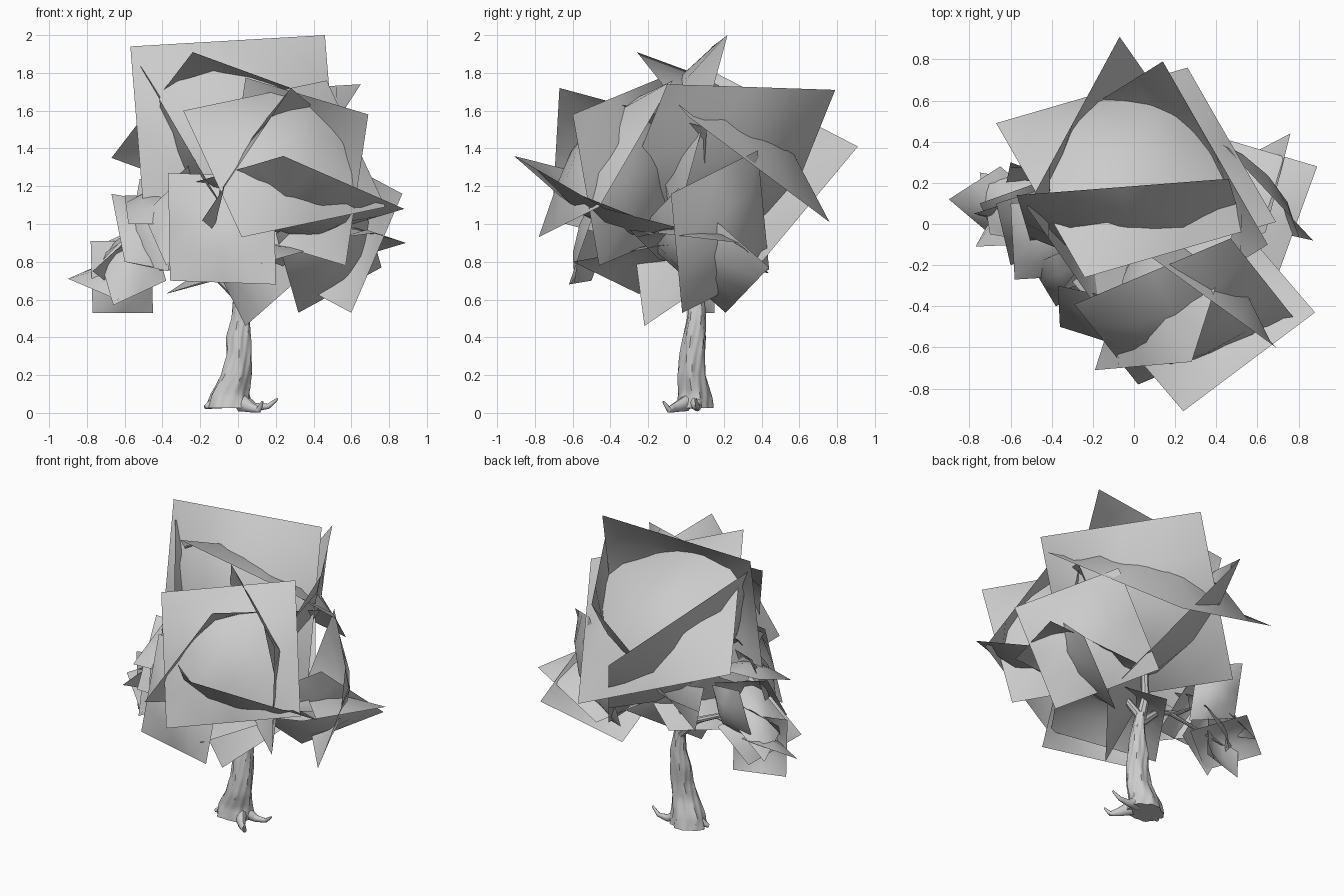
import bpy, bmesh, math
from mathutils import Vector

GREY = bpy.data.materials.new("mid_grey")
GREY.diffuse_color = (0.6, 0.6, 0.6, 1)


def finish(name, bm, angle=40):
    me = bpy.data.meshes.new(name)
    bm.to_mesh(me)
    bm.free()
    me.materials.append(GREY)
    ob = bpy.data.objects.new(name, me)
    bpy.context.collection.objects.link(ob)
    bpy.ops.object.select_all(action='DESELECT')
    bpy.context.view_layer.objects.active = ob
    ob.select_set(True)
    bpy.ops.object.shade_smooth_by_angle(angle=math.radians(angle))
    return ob


def add_card(bm, a, b, d, bulge=0.2, n=4):
    """Square leaf card with straight edges and a domed middle."""
    a, b, d = Vector(a), Vector(b), Vector(d)
    e, f = b - a, d - a
    up = e.cross(f).normalized() * bulge * (e.length + f.length) / 2

    def rise(i, j):
        return max(0, math.sin(math.pi * i / n) * math.sin(math.pi * j / n)) ** 0.65

    grid = [[bm.verts.new(a + e * (i / n) + f * (j / n) + up * rise(i, j))
             for j in range(n + 1)] for i in range(n + 1)]
    for i in range(n):
        for j in range(n):
            bm.faces.new((grid[i][j], grid[i + 1][j], grid[i + 1][j + 1], grid[i][j + 1]))


def foliage(name, cards, bulge=0.2):
    bm = bmesh.new()
    for c in cards:
        add_card(bm, *c, bulge=bulge)
    finish(name, bm, 70)


def tube(name, rings, sides=10, flute=0.0, steps=4):
    """Tapered limb through rings of (x, y, z, rx, ry), with bark ridges."""
    rows = []
    for k in range(len(rings) - 1):
        p, q = Vector(rings[k]), Vector(rings[k + 1])
        rows += [p.lerp(q, s / steps) for s in range(steps)]
    rows.append(Vector(rings[-1]))
    bm = bmesh.new()
    loops = []
    for k, r in enumerate(rows):
        lo, hi = rows[max(k - 1, 0)], rows[min(k + 1, len(rows) - 1)]
        t = (Vector(hi[:3]) - Vector(lo[:3])).normalized()
        if flute:                                  # upright trunk: level rings
            t = Vector((0, 0, 1))
        u = Vector((0, 1, 0)).cross(t)
        u = u.normalized() if u.length > 0.1 else Vector((1, 0, 0))
        v = t.cross(u)
        ring = []
        for i in range(sides):
            w = 2 * math.pi * i / sides
            m = 1 + flute * (math.sin(5 * w + 0.25 * k) + 0.7 * math.sin(11 * w - 0.5 * k))
            ring.append(bm.verts.new(Vector(r[:3]) + u * (r[3] * m * math.cos(w)) + v * (r[4] * m * math.sin(w))))
        loops.append(ring)
    for p, q in zip(loops, loops[1:]):
        for i in range(sides):
            j = (i + 1) % sides
            bm.faces.new((p[i], p[j], q[j], q[i]))
    bm.faces.new(loops[0][::-1])
    bm.faces.new(loops[-1])
    finish(name, bm)


# Trunk
tube("trunk", [
    (-0.05, 0.045, 0.025, 0.118, 0.098), (-0.045, 0.045, 0.10, 0.102, 0.083),
    (-0.012, 0.03, 0.20, 0.078, 0.073), (0.005, 0.035, 0.30, 0.065, 0.065),
    (0.005, 0.045, 0.40, 0.063, 0.060), (0.015, 0.055, 0.50, 0.048, 0.048),
    (0.01, 0.055, 0.60, 0.034, 0.040), (0.0, 0.06, 0.68, 0.030, 0.032)],
    sides=40, flute=0.06)

# Roots
tube("front_root", [(0.02, 0.0, 0.05, .045, .035), (0.07, -0.06, 0.028, .026, .02),
                    (0.11, -0.09, 0.016, .016, .014), (0.13, -0.12, 0.06, .006, .006)])
tube("right_root", [(0.02, 0.05, 0.06, .045, .04), (0.09, 0.06, 0.03, .022, .02),
                    (0.16, 0.06, 0.035, .014, .012), (0.21, 0.05, 0.075, .006, .006)])
tube("left_root", [(-0.07, 0.05, 0.08, .06, .05), (-0.13, 0.03, 0.05, .03, .028),
                   (-0.175, 0.01, 0.03, .01, .01)])

# Branches
tube("main_branch", [(0, .06, .64, .033, .033), (-.03, .07, .8, .026, .026),
                     (.0, .1, 1.0, .02, .02), (.02, .14, 1.3, .008, .008)], 8)
tube("left_branch", [(0, .06, .62, .03, .03), (-.13, .06, .74, .02, .02),
                     (-.32, .03, .82, .014, .014), (-.5, .0, .95, .005, .005)], 8)
tube("far_left_branch", [(-.24, .04, .79, .014, .014), (-.42, .04, .76, .01, .01),
                         (-.66, .04, .72, .004, .004)], 8)
tube("right_branch", [(0, .06, .66, .026, .026), (.12, .02, .8, .018, .018),
                      (.3, -.05, .9, .012, .012), (.52, 0, 1.0, .005, .005)], 8)
tube("front_branch", [(0, .06, .68, .024, .024), (.04, -.1, .85, .016, .016),
                      (.15, -.28, 1.1, .006, .006)], 8)

# Large crown: four cards bulging outwards
foliage("crown_leaves", [
    ((-.57, .14, 1.94), (-.49, -.13, .95), (.46, .22, 2.0)),
    ((-.24, -.26, 1.91), (.69, .01, 1.57), (-.67, .49, 1.35)),
    ((.14, .79, 1.71), (.65, -.10, 1.74), (-.39, .46, .89)),
    ((-.07, .91, 1.41), (.35, .31, .69), (-.52, .08, 1.84)),
])

# Front right clump: the same arrangement, smaller and turned
foliage("front_right_leaves", [
    ((.24, -.91, 1.36), (-.30, -.28, 1.20), (.88, -.43, 1.08)),
    ((.02, -.78, .93), (.78, -.46, 1.09), (-.29, -.39, 1.60)),
    ((.28, -.67, 1.72), (.53, .11, 1.51), (-.19, -.71, 1.02)),
    ((.04, -.13, 1.775), (.69, -.60, 1.58), (-.08, .01, .975)),
])

# Lower front clump
foliage("lower_front_leaves", [
    ((-.36, -.50, .70), (.20, -.62, .68), (-.37, -.30, 1.27)),
    ((.04, -.22, .46), (-.35, -.32, 1.23), (.38, .22, .76)),
    ((-.38, -.25, .63), (.15, -.60, .80), (-.05, .25, .72)),
], 0.17)

# Right clump
foliage("right_leaves", [
    ((.44, .38, 1.39), (.87, -.08, 1.16), (.17, .44, .76)),
    ((.89, .28, .90), (.35, .44, .74), (.68, -.30, .97)),
    ((.32, .21, .53), (.76, .44, .77), (.20, -.27, .95)),
], 0.18)

# Left clump
foliage("left_leaves", [
    ((-.60, -.05, .80), (-.37, -.20, .75), (-.52, .05, 1.24)),
    ((-.67, .10, 1.16), (-.60, -.20, .80), (-.35, .20, 1.10)),
    ((-.62, .20, .82), (-.60, .30, 1.15), (-.35, .10, .75)),
    ((-.58, -.27, 1.00), (-.25, -.25, 1.00), (-.60, .10, 1.15)),
    ((-.27, -.10, 1.27), (-.50, -.20, 1.05), (-.15, -.30, 1.00)),
])

# Far left clump
foliage("far_left_leaves", [
    ((-.77, .05, .53), (-.45, .15, .53), (-.78, .05, .91)),
    ((-.90, .12, .71), (-.64, -.10, .60), (-.65, .28, .82)),
    ((-.66, -.10, .57), (-.38, .00, .70), (-.75, .10, .88)),
    ((-.77, -.11, .75), (-.55, -.10, .95), (-.60, .20, .62)),
    ((-.75, .25, .70), (-.70, -.05, .85), (-.45, .20, .90)),
])
